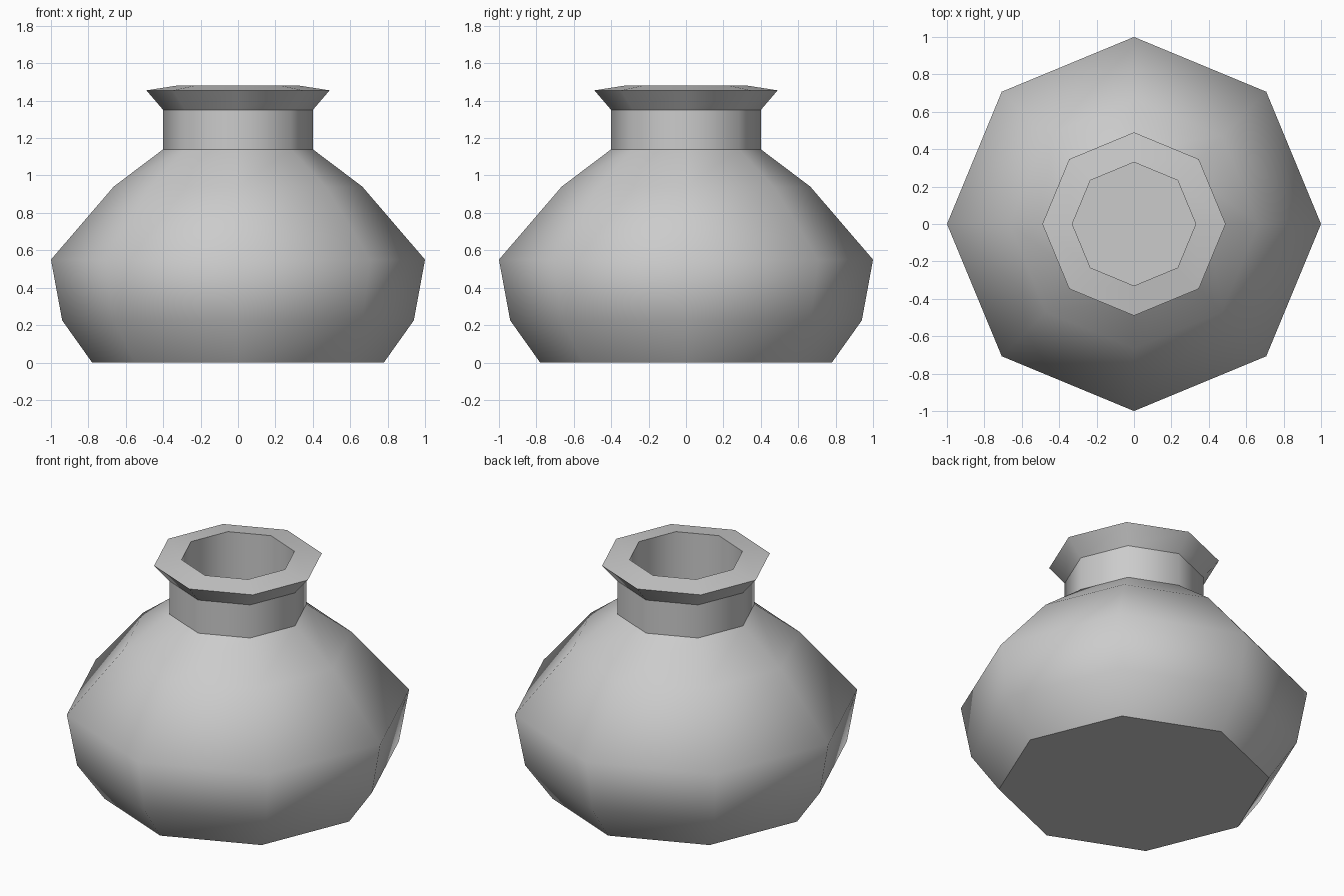
import bpy, bmesh
from math import cos, sin, pi

if "Cube" in bpy.data.objects:
    bpy.data.objects.remove(bpy.data.objects["Cube"])

SIDES = 8

# (radius, height, hard crease) from the base, up the outside, over the lip and down the inside
PROFILE = [
    (0.78, 0.00, True), (0.94, 0.225, False), (1.00, 0.55, False),
    (0.665, 0.94, False), (0.40, 1.14, True), (0.40, 1.35, True),
    (0.49, 1.455, True), (0.33, 1.48, True),
    (0.33, 1.12, True), (0.60, 0.90, False), (0.92, 0.54, False),
    (0.87, 0.25, False), (0.74, 0.07, True),
]


def lathe(name, profile):
    bm = bmesh.new()
    rings = [[bm.verts.new((r * cos(2 * pi * i / SIDES), r * sin(2 * pi * i / SIDES), z))
              for i in range(SIDES)] for r, z, _ in profile]
    # walls
    for a, b in zip(rings, rings[1:]):
        for i in range(SIDES):
            j = (i + 1) % SIDES
            bm.faces.new((a[i], a[j], b[j], b[i]))
    # underside and inner floor
    bm.faces.new(rings[0][::-1])
    bm.faces.new(rings[-1])
    for f in bm.faces:
        f.smooth = True
    # hard creases around the chosen rings
    for ring, (_, _, hard) in zip(rings, profile):
        for i in range(SIDES):
            bm.edges.get((ring[i], ring[(i + 1) % SIDES])).smooth = not hard
    mesh = bpy.data.meshes.new(name)
    bm.to_mesh(mesh)
    bm.free()
    obj = bpy.data.objects.new(name, mesh)
    bpy.context.collection.objects.link(obj)
    return obj


lathe("pot", PROFILE)
